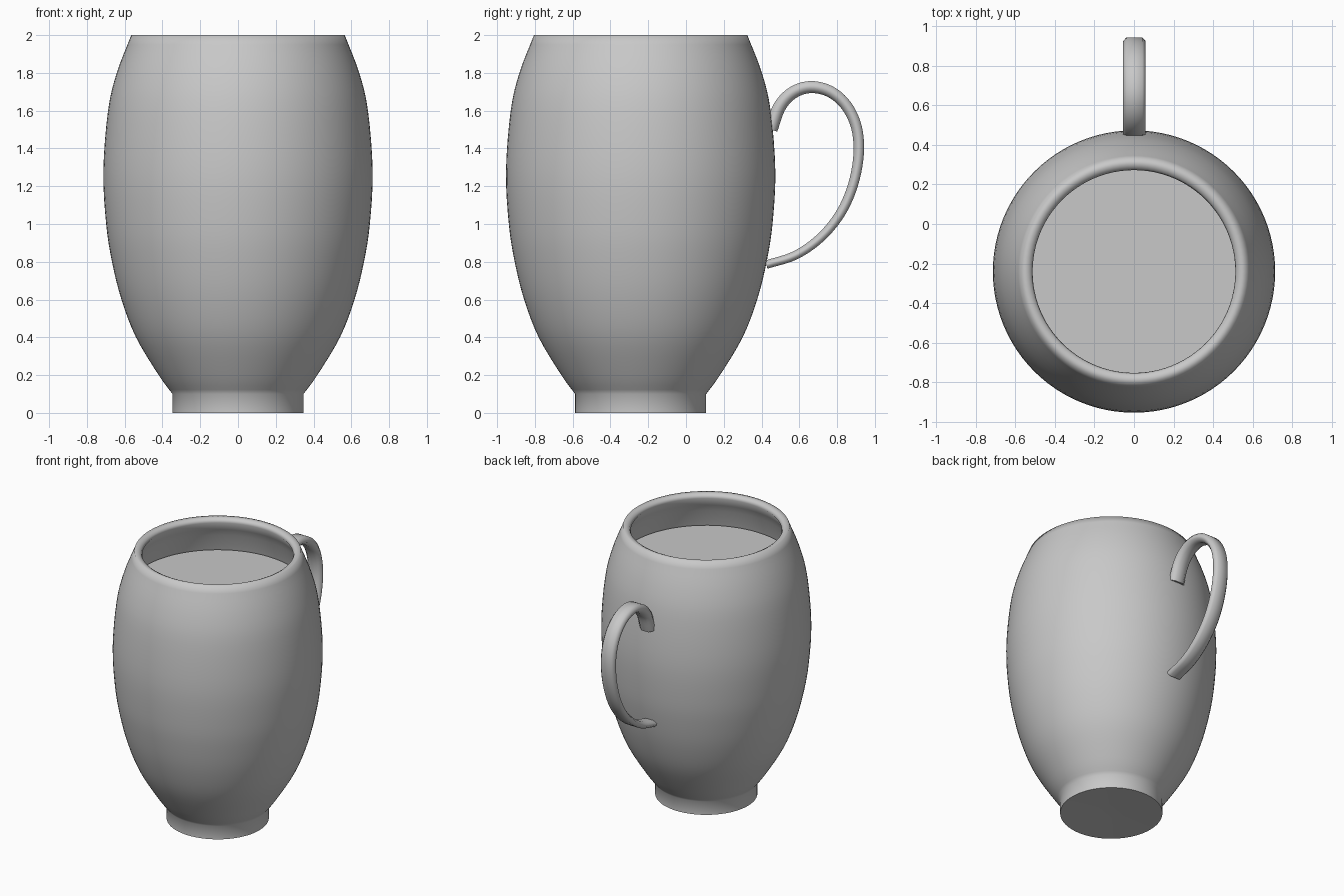
import bpy, bmesh, math
from mathutils import Vector

if "Cube" in bpy.data.objects:
    bpy.data.objects.remove(bpy.data.objects["Cube"], do_unlink=True)

AXIS_Y = -0.24
SEGMENTS = 96

grey = bpy.data.materials.new("plain grey")
grey.use_nodes = True
grey.diffuse_color = (0.58, 0.58, 0.58, 1)
grey.node_tree.nodes["Principled BSDF"].inputs["Base Color"].default_value = grey.diffuse_color


def smooth_path(points, steps):
    """Curve through every point."""
    pts = [Vector(p) for p in points]
    pts = [2 * pts[0] - pts[1]] + pts + [2 * pts[-1] - pts[-2]]
    out = []
    for a, b, c, d in zip(pts, pts[1:], pts[2:], pts[3:]):
        for i in range(steps):
            t = i / steps
            out.append(0.5 * (2 * b + (c - a) * t + (2 * a - 5 * b + 4 * c - d) * t * t
                              + (3 * b - a - 3 * c + d) * t ** 3))
    return out + [pts[-2]]


def skin(name, rings, cap_start=False, cap_end=False, angle=60):
    """Join closed rings of points into one smooth surface."""
    bm = bmesh.new()
    loops = [[bm.verts.new(p) for p in ring] for ring in rings]
    for low, high in zip(loops, loops[1:]):
        for i in range(len(low)):
            j = (i + 1) % len(low)
            bm.faces.new((low[i], low[j], high[j], high[i]))
    if cap_start:
        bm.faces.new(loops[0][::-1])
    if cap_end:
        bm.faces.new(loops[-1])
    bmesh.ops.recalc_face_normals(bm, faces=bm.faces)
    mesh = bpy.data.meshes.new(name)
    bm.to_mesh(mesh)
    bm.free()
    mesh.materials.append(grey)
    obj = bpy.data.objects.new(name, mesh)
    bpy.context.collection.objects.link(obj)
    bpy.ops.object.select_all(action='DESELECT')
    obj.select_set(True)
    bpy.context.view_layer.objects.active = obj
    bpy.ops.object.shade_smooth_by_angle(angle=math.radians(angle))
    return obj


def circle(r, z):
    turn = 2 * math.pi / SEGMENTS
    return [(r * math.cos(i * turn), AXIS_Y + r * math.sin(i * turn), z)
            for i in range(SEGMENTS)]


# Cup body: underside, foot, bulging wall, rounded lip, inner wall and floor
outer = smooth_path([(0.347, 0.1), (0.42, 0.2), (0.54, 0.4), (0.617, 0.6), (0.667, 0.8),
                     (0.698, 1.0), (0.713, 1.28), (0.688, 1.6), (0.642, 1.8), (0.565, 2)], 4)
lip = [Vector(p) for p in ((0.54, 2), (0.52, 1.99), (0.512, 1.97))]
inner = [Vector((p.x - 0.05, p.y)) for p in reversed(outer) if 0.15 < p.y < 1.94]
base = [Vector(p) for p in ((0.1, 0.015), (0.33, 0.0), (0.347, 0.0))]
profile = base + outer + lip + inner
skin("cup_body", [circle(p.x, p.y) for p in profile], True, True, 80)

# Flat surface of the drink
skin("drink_surface", [circle(0.595, 1.73), circle(0.3, 1.73)], False, True)

# Handle: flattened section swept along an ear-shaped path
path = smooth_path([(0.45, 1.5), (0.495, 1.62), (0.565, 1.695), (0.66, 1.725), (0.765, 1.7),
                    (0.85, 1.625), (0.903, 1.51), (0.914, 1.37), (0.885, 1.21), (0.82, 1.06),
                    (0.715, 0.93), (0.58, 0.835), (0.425, 0.785)], 5)
section = [(-0.057, 0.3), (-0.04, 1), (0.04, 1), (0.057, 0.3),
           (0.057, -0.3), (0.03, -1), (-0.03, -1), (-0.057, -0.3)]
rings = []
for i, p in enumerate(path):
    along = (path[min(i + 1, len(path) - 1)] - path[max(i - 1, 0)]).normalized()
    out = Vector((-along.y, along.x))
    half = 0.035 - 0.013 * i / len(path)
    rings.append([(0.002 + x, p.x + out.x * k * half, p.y + out.y * k * half)
                  for x, k in section])
skin("handle", rings, True, True, 60)
